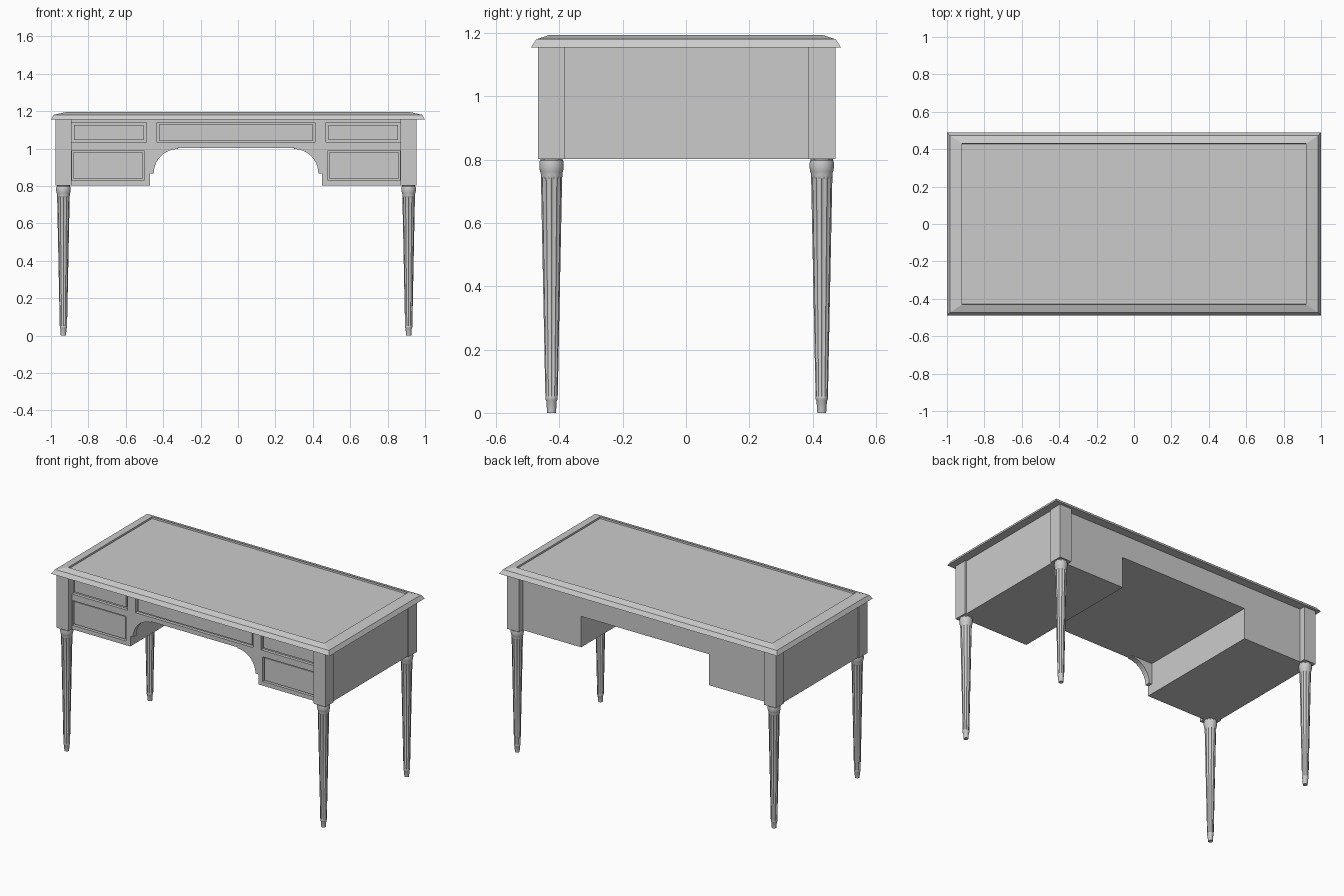
import bpy, bmesh, math

if "Cube" in bpy.data.objects:
    bpy.data.objects.remove(bpy.data.objects["Cube"])

CX, CY = -0.0105, 0.002     # the carcass sits slightly left of the top
Z0, Z1 = 0.803, 1.155       # carcass bottom and top
KNEE = 1.004                # kneehole ceiling


def add_object(name, bm):
    bmesh.ops.recalc_face_normals(bm, faces=bm.faces)
    me = bpy.data.meshes.new(name)
    bm.to_mesh(me)
    bm.free()
    ob = bpy.data.objects.new(name, me)
    bpy.context.collection.objects.link(ob)
    return ob


def box(name, x0, x1, y0, y1, z0, z1):
    bm = bmesh.new()
    bmesh.ops.create_cube(bm, size=1)
    for v in bm.verts:
        v.co = ((x0 + x1) / 2 + v.co.x * (x1 - x0),
                (y0 + y1) / 2 + v.co.y * (y1 - y0),
                (z0 + z1) / 2 + v.co.z * (z1 - z0))
    return add_object(name, bm)


def extrude_xz(name, pts, y0, y1):
    bm = bmesh.new()
    f = bm.faces.new([bm.verts.new((x, y0, z)) for x, z in pts])
    new = bmesh.ops.extrude_face_region(bm, geom=[f])["geom"]
    for v in new:
        if isinstance(v, bmesh.types.BMVert):
            v.co.y = y1
    bm.faces.ensure_lookup_table()
    return add_object(name, bm)


def stack(name, rings):
    """Join closed rings of points and cap both ends."""
    bm = bmesh.new()
    vs = [[bm.verts.new(p) for p in r] for r in rings]
    n = len(vs[0])
    for a, b in zip(vs, vs[1:]):
        for i in range(n):
            bm.faces.new((a[i], a[(i + 1) % n], b[(i + 1) % n], b[i]))
    bm.faces.new(vs[0])
    bm.faces.new(vs[-1])
    return add_object(name, bm)


# Table top with stepped bevels and a shallow sunken writing surface
levels = [(1.0, 0.49, 1.155), (0.984, 0.473, 1.181), (0.92, 0.43, 1.195), (0.919, 0.429, 1.184)]
stack("table_top", [[(-x, -y, z), (x, -y, z), (x, y, z), (-x, y, z)]
                    for x, y, z in levels])

# Carcass: two pedestals joined over the kneehole
W, K = 0.957, 0.46
u_shape = [(-W, Z0), (-K, Z0), (-K, KNEE), (K, KNEE), (K, Z0), (W, Z0), (W, Z1), (-W, Z1)]
extrude_xz("carcass", [(x + CX, z) for x, z in u_shape], -0.405, 0.434)

# Front face frame with arched brackets beside the kneehole
F = 0.93
arc = [(0.31 + 0.13 * math.cos(a), 0.868 + 0.13 * math.sin(a))
       for a in [math.radians(90 * i / 10) for i in range(11)]]
right = [(F, Z1), (F, Z0), (K, Z0), (K, 0.868)] + arc + [(0.31, KNEE)]
left = [(-x, z) for x, z in reversed(right)]
frame = extrude_xz("front_frame", [(x + CX, z) for x, z in right + left], -0.434, -0.4)

# Drawer openings cut in the frame, each with a raised drawer front
drawers = [("centre_drawer", -0.423, 0.423, 1.032, 1.14, 0.012)]
for s, side in ((-1, "left"), (1, "right")):
    xa, xb = sorted((s * 0.48, s * 0.879))
    drawers.append((side + "_upper_drawer", xa, xb, 1.032, 1.14, 0.014))
    xa, xb = sorted((s * 0.492, s * 0.876))
    drawers.append((side + "_lower_drawer", xa, xb, 0.83, 0.99, 0.007))
for name, xa, xb, za, zb, g in drawers:
    cut = box(name + "_cutter", xa + CX, xb + CX, -0.5, -0.414, za, zb)
    cut.hide_render = True
    cut.hide_viewport = True
    mod = frame.modifiers.new(name, "BOOLEAN")
    mod.operation = "DIFFERENCE"
    mod.solver = "EXACT"
    mod.object = cut
    box(name, xa + g + CX, xb - g + CX, -0.427, -0.41, za + g, zb - g)

# Corner posts
LX, LY, H = 0.923, 0.427, 0.043
for sx, a in ((-1, "left"), (1, "right")):
    for sy, b in ((-1, "front"), (1, "back")):
        px, py = sx * LX + CX, sy * LY + CY
        box(f"{b}_{a}_post", px - H, px + H, py - H, py + H, Z0, Z1)

# Turned legs: foot, fluted tapered shaft, moulded collar (radius, height, flute depth)
profile = [(0.014, 0, 0), (0.0165, 0.038, 0), (0.019, 0.042, 0), (0.0194, 0.05, 0),
           (0.0197, 0.055, 0.13), (0.0335, 0.74, 0.13), (0.034, 0.747, 0), (0.034, 0.757, 0),
           (0.036, 0.762, 0), (0.0385, 0.775, 0), (0.0385, 0.788, 0), (0.037, 0.797, 0),
           (0.035, 0.799, 0), (0.035, 0.804, 0)]
N = 48
for sx, a in ((-1, "left"), (1, "right")):
    for sy, b in ((-1, "front"), (1, "back")):
        rings = []
        for r, z, d in profile:
            ring = []
            for i in range(N):
                t = 2 * math.pi * i / N
                rr = r * (1 - d * (0, 0.75, 1, 0.75)[i % 4])
                ring.append((sx * LX + CX + rr * math.cos(t),
                             sy * LY + CY + rr * math.sin(t), z))
            rings.append(ring)
        leg = stack(f"{b}_{a}_leg", rings)
        bpy.context.view_layer.objects.active = leg
        leg.select_set(True)
        bpy.ops.object.shade_smooth_by_angle(angle=math.radians(30))
        leg.select_set(False)
